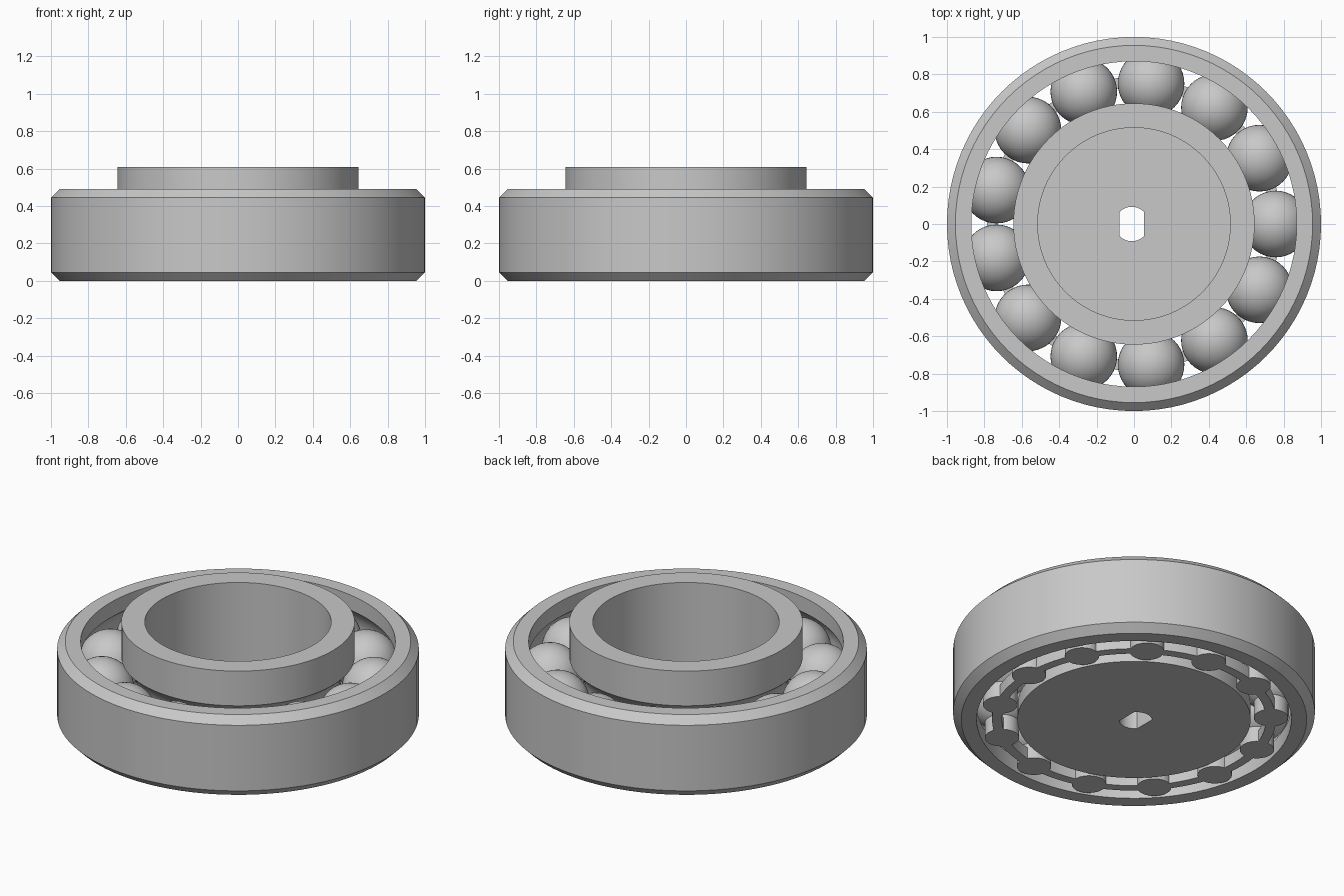
import bpy
import bmesh
from math import sin, cos, pi, radians, acos
from mathutils import Matrix

cube = bpy.data.objects.get("Cube")
if cube:
    bpy.data.objects.remove(cube, do_unlink=True)

BALLS = 13
ORBIT, MID = 0.757, 0.245      # ball circle radius and ball centre height
BALL_R, RACE_R = 0.178, 0.19
FLOOR = 0.13

grey = bpy.data.materials.new("plain grey")
grey.use_nodes = True
COLOUR = (0.58, 0.58, 0.58, 1)
grey.diffuse_color = COLOUR
grey.node_tree.nodes["Principled BSDF"].inputs["Base Color"].default_value = COLOUR


def make_object(name, bm):
    bmesh.ops.recalc_face_normals(bm, faces=bm.faces)
    mesh = bpy.data.meshes.new(name)
    bm.to_mesh(mesh)
    bm.free()
    mesh.materials.append(grey)
    obj = bpy.data.objects.new(name, mesh)
    bpy.context.collection.objects.link(obj)
    return obj


def activate(obj):
    bpy.ops.object.select_all(action='DESELECT')
    obj.select_set(True)
    bpy.context.view_layer.objects.active = obj


def smooth(obj):
    activate(obj)
    bpy.ops.object.shade_smooth_by_angle(angle=radians(30))


def lathe(name, profile, closed=True, steps=96):
    """Spin an (r, z) profile about the z axis."""
    bm = bmesh.new()
    verts = [bm.verts.new((r, 0, z)) for r, z in profile]
    pairs = list(zip(verts, verts[1:]))
    if closed:
        pairs.append((verts[-1], verts[0]))
    edges = [bm.edges.new(p) for p in pairs]
    bmesh.ops.spin(bm, geom=verts + edges, cent=(0, 0, 0), axis=(0, 0, 1),
                   angle=2 * pi, steps=steps, use_merge=True)
    bmesh.ops.remove_doubles(bm, verts=bm.verts, dist=1e-4)
    return make_object(name, bm)


def race(lip, side, n=12):
    """Groove arc from the lower lip to the upper lip."""
    half = acos(abs(lip - ORBIT) / RACE_R)
    angles = [half * (2 * i / n - 1) for i in range(n + 1)]
    return [(ORBIT + side * RACE_R * cos(a), MID + RACE_R * sin(a)) for a in angles]


# Outer ring with chamfered rims and an inner groove
outer = [(0.87, 0.49), (0.955, 0.49), (1, 0.445), (1, 0.045), (0.955, 0), (0.87, 0)]
smooth(lathe("outer_ring", outer + race(0.87, 1)))

# Inner ring: a cup with an outer groove and a closed floor
cup = [(0, 0), (0.645, 0)] + race(0.645, -1)
cup += [(0.645, 0.61), (0.515, 0.61), (0.515, FLOOR), (0, FLOOR)]
inner_ring = lathe("inner_ring", cup, closed=False)

# Shaft hole with two flat sides, cut through the floor
bm = bmesh.new()
outline = []
for i in range(48):
    a = 2 * pi * i / 48
    x = max(-0.065, min(0.065, 0.092 * cos(a)))
    outline.append(bm.verts.new((x - 0.012, 0.092 * sin(a), -0.1)))
base = bm.faces.new(outline)
top = bmesh.ops.extrude_face_region(bm, geom=[base])["geom"]
bmesh.ops.translate(bm, vec=(0, 0, FLOOR + 0.2),
                    verts=[v for v in top if isinstance(v, bmesh.types.BMVert)])
cutter = make_object("shaft_hole_cutter", bm)
cutter.hide_render = True
cut = inner_ring.modifiers.new("shaft_hole", 'BOOLEAN')
cut.operation = 'DIFFERENCE'
cut.solver = 'EXACT'
cut.object = cutter
activate(inner_ring)
bpy.ops.object.modifier_apply(modifier=cut.name)
bpy.data.objects.remove(cutter, do_unlink=True)
smooth(inner_ring)

# Cage ring that links the ball feet
smooth(lathe("cage_ring", [(0.73, 0), (0.785, 0), (0.785, 0.07), (0.73, 0.07)]))

# Balls, each on a round foot
for i in range(BALLS):
    a = 2 * pi * i / BALLS
    x, y = ORBIT * cos(a), ORBIT * sin(a)
    bm = bmesh.new()
    bmesh.ops.create_uvsphere(bm, u_segments=40, v_segments=24, radius=BALL_R,
                              matrix=Matrix.Translation((x, y, MID)))
    smooth(make_object(f"ball_{i + 1}", bm))
    bm = bmesh.new()
    bmesh.ops.create_cone(bm, cap_ends=True, segments=32, radius1=0.095, radius2=0.095,
                          depth=MID, matrix=Matrix.Translation((x, y, MID / 2)))
    smooth(make_object(f"ball_foot_{i + 1}", bm))
